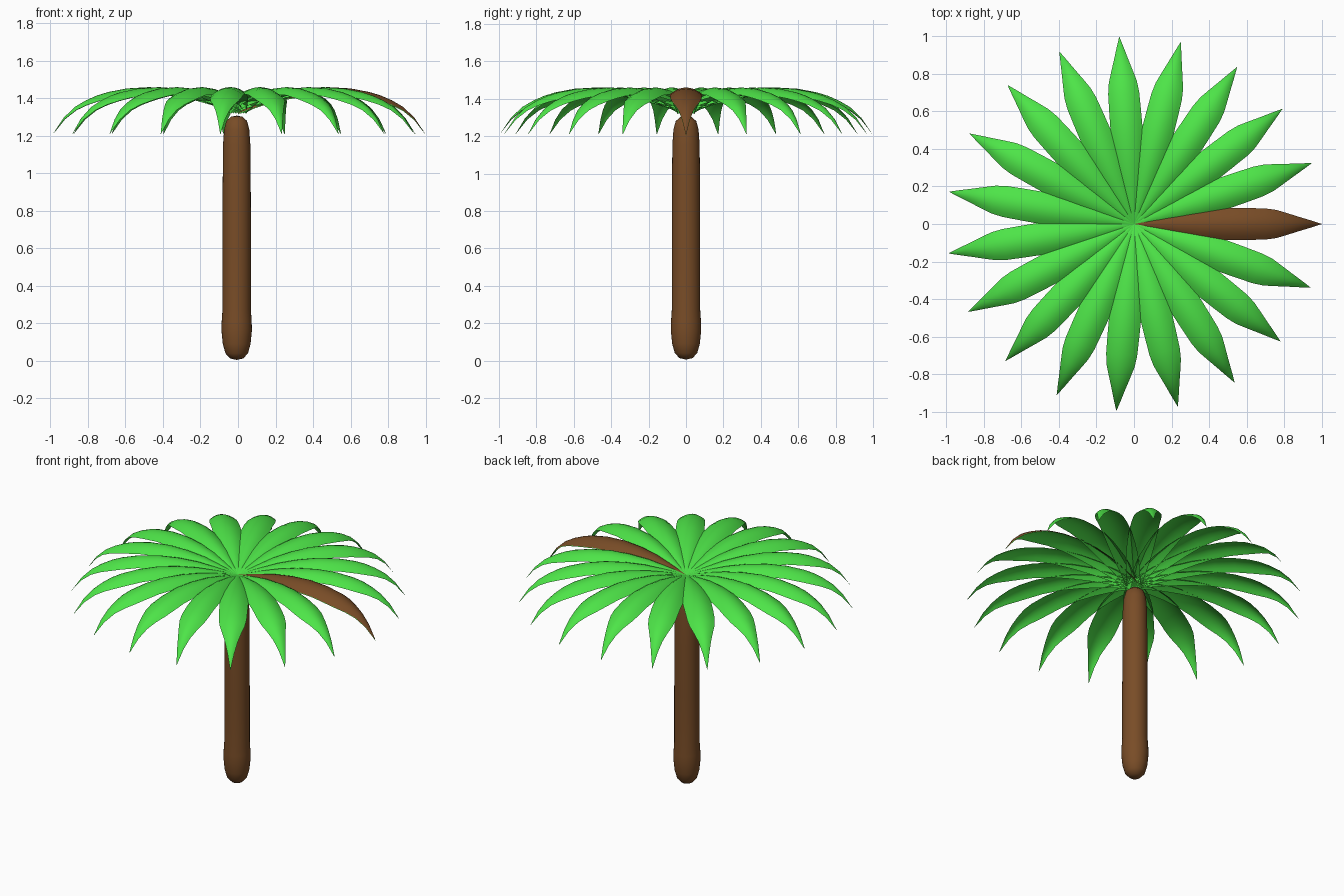
import bpy, bmesh, math

if "Cube" in bpy.data.objects:
    bpy.data.objects.remove(bpy.data.objects["Cube"])

def material(name, rgb):
    m = bpy.data.materials.new(name)
    m.diffuse_color = (*rgb, 1)
    m.use_nodes = True
    m.node_tree.nodes["Principled BSDF"].inputs["Base Color"].default_value = m.diffuse_color
    return m

def add_object(name, bm, mat):
    mesh = bpy.data.meshes.new(name)
    bm.to_mesh(mesh)
    bm.free()
    for p in mesh.polygons:
        p.use_smooth = True
    mesh.materials.append(mat)
    ob = bpy.data.objects.new(name, mesh)
    bpy.context.collection.objects.link(ob)
    return ob

brown = material("bark_brown", (0.19, 0.073, 0.02))
green = material("leaf_green", (0.075, 0.78, 0.065))

# Trunk: lathed profile (radius, height) with a swollen foot and rounded ends
PROFILE = [(0, 0.005), (0.035, 0.013), (0.06, 0.04), (0.074, 0.09), (0.081, 0.16),
           (0.08, 0.21), (0.076, 0.27), (0.076, 0.6), (0.075, 0.9), (0.073, 1.15),
           (0.067, 1.235), (0.055, 1.28), (0.03, 1.302), (0, 1.308)]
bm = bmesh.new()
verts = [bm.verts.new((r, 0, z)) for r, z in PROFILE]
edges = [bm.edges.new(pair) for pair in zip(verts, verts[1:])]
bmesh.ops.spin(bm, geom=verts + edges, cent=(0, 0, 0), axis=(0, 0, 1),
               angle=math.tau, steps=32, use_duplicate=False)
bmesh.ops.remove_doubles(bm, verts=bm.verts, dist=1e-4)
bmesh.ops.recalc_face_normals(bm, faces=bm.faces)
trunk = add_object("trunk", bm, brown)
trunk.location.x = -0.007

# Leaf stations: distance out, ridge height, half width, edge droop
STATIONS = [(0.0, 1.37, 0.045, 0.05), (0.06, 1.388, 0.052, 0.045), (0.14, 1.41, 0.064, 0.042),
            (0.24, 1.434, 0.077, 0.04), (0.36, 1.452, 0.084, 0.038), (0.48, 1.46, 0.086, 0.036),
            (0.6, 1.453, 0.085, 0.035), (0.7, 1.434, 0.083, 0.033), (0.76, 1.416, 0.075, 0.03),
            (0.82, 1.39, 0.057, 0.024), (0.88, 1.355, 0.038, 0.018), (0.94, 1.298, 0.02, 0.01),
            (1.0, 1.21, 0.001, 0.0)]
ACROSS = 8

def leaf(name, angle, mat, drop=0):
    bm = bmesh.new()
    rows = []
    for r, z, w, d in STATIONS:
        us = [2 * i / ACROSS - 1 for i in range(ACROSS + 1)]
        rows.append([bm.verts.new((r, u * w, z - d * u * u - drop)) for u in us])
    for a, b in zip(rows, rows[1:]):
        for i in range(ACROSS):
            bm.faces.new((a[i], b[i], b[i + 1], a[i + 1]))
    ob = add_object(name, bm, mat)
    ob.rotation_euler.z = angle
    return ob

# Crown: a ring of arched leaves, plus a withered one lying on the first
STEP = math.radians(18.9)
for k in range(19):
    leaf("leaf_%02d" % k, k * STEP, green, 0 if k else 0.004)
leaf("withered_leaf", 0, brown)
